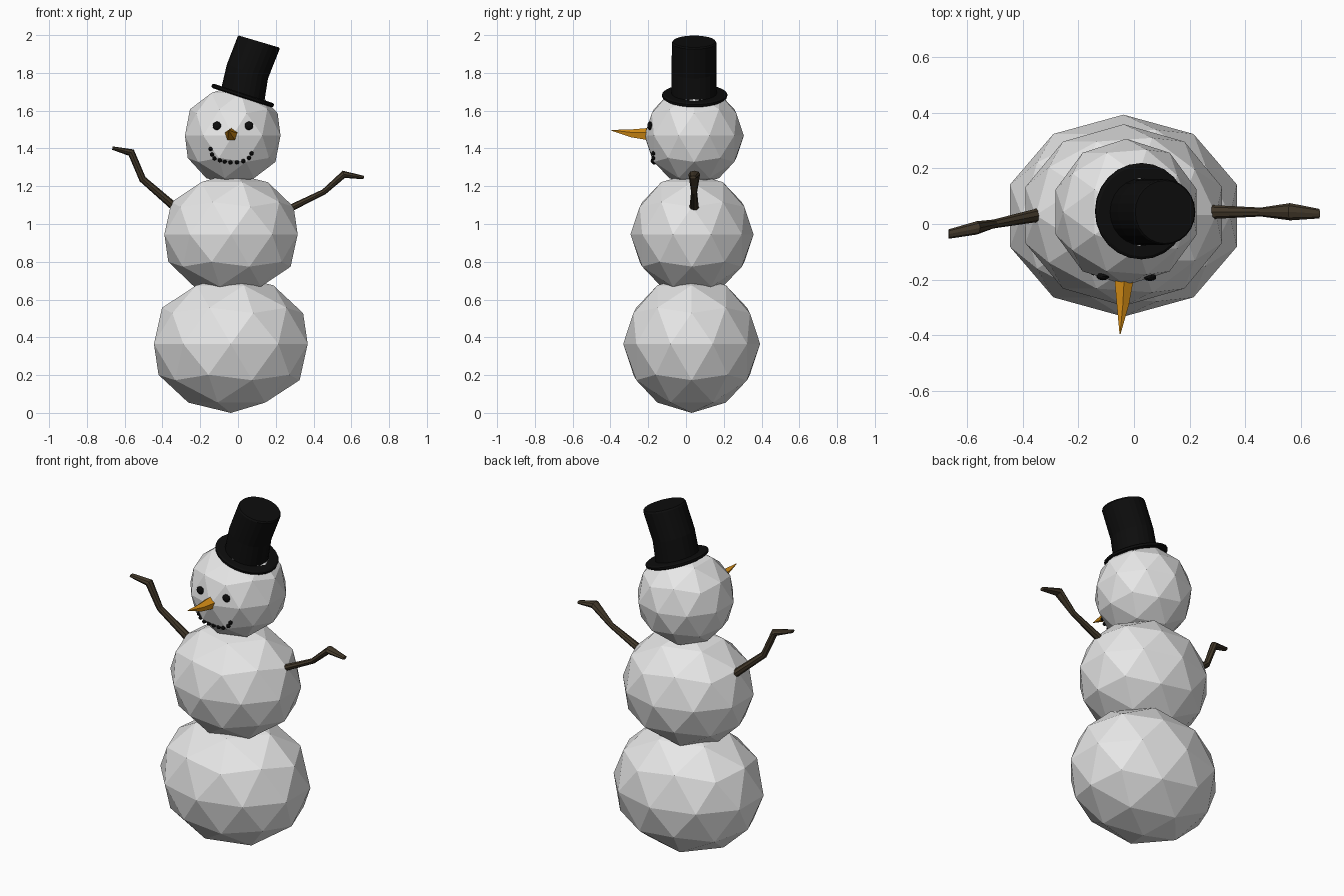
import bpy, bmesh, math
from mathutils import Vector, Matrix
from mathutils.bvhtree import BVHTree

if "Cube" in bpy.data.objects:
    bpy.data.objects.remove(bpy.data.objects["Cube"])


def material(name, rgb):
    m = bpy.data.materials.new(name)
    m.diffuse_color = (*rgb, 1)
    m.use_nodes = True
    m.node_tree.nodes["Principled BSDF"].inputs["Base Color"].default_value = m.diffuse_color
    return m


SNOW = material("snow white", (0.80, 0.80, 0.80))
BLACK = material("coal black", (0.004, 0.004, 0.004))
WOOD = material("bark brown", (0.055, 0.040, 0.023))
ORANGE = material("carrot orange", (0.70, 0.28, 0.008))


def finish(name, bm, mat):
    bmesh.ops.recalc_face_normals(bm, faces=bm.faces)
    me = bpy.data.meshes.new(name)
    bm.to_mesh(me)
    me.materials.append(mat)
    ob = bpy.data.objects.new(name, me)
    bpy.context.collection.objects.link(ob)
    return ob


def ball(name, centre, radii, mat, subdivisions=2):
    bm = bmesh.new()
    bmesh.ops.create_icosphere(
        bm, subdivisions=subdivisions, radius=1,
        matrix=Matrix.Translation(centre) @ Matrix.Diagonal((*radii, 1)))
    finish(name, bm, mat)
    return bm


def loft(name, rings, hint, sides, mat, phase=0.0):
    """Skin rings of (centre, axis direction, radius across, radius along hint)."""
    bm = bmesh.new()
    loops = []
    for c, d, ru, rv in rings:
        d = Vector(d).normalized()
        u = Vector(hint).cross(d).normalized()
        v = d.cross(u)
        angles = [phase + math.tau * i / sides for i in range(sides)]
        loops.append([bm.verts.new(Vector(c) + u * ru * math.cos(a) + v * rv * math.sin(a))
                      for a in angles])
    for a, b in zip(loops, loops[1:]):
        for i in range(sides):
            j = (i + 1) % sides
            bm.faces.new((a[i], a[j], b[j], b[i]))
    bm.faces.new(loops[0])
    bm.faces.new(loops[-1])
    return finish(name, bm, mat)


# Three low-poly snowballs
ball("lower_snowball", (-0.038, 0.03, 0.365), (0.428, 0.3625, 0.365), SNOW)
ball("middle_snowball", (-0.037, 0.032, 0.945), (0.371, 0.326, 0.325), SNOW)
head = ball("head_snowball", (-0.028, 0.043, 1.468), (0.266, 0.263, 0.265), SNOW)
tree = BVHTree.FromBMesh(head)


# Coal eyes and mouth sit on the head surface
def coal(name, x, z, r, depth):
    hit = tree.ray_cast(Vector((x, -1, z)), Vector((0, 1, 0)))[0]
    ball(name, (x, hit.y - depth * 0.4, z), (r, depth, r), BLACK)


for i, x in enumerate((-0.112, 0.058)):
    coal(f"eye_{i}", x, 1.52, 0.023, 0.014)
mouth = [(-0.145, 1.397), (-0.137, 1.368), (-0.125, 1.348), (-0.096, 1.337), (-0.070, 1.33),
         (-0.040, 1.326), (-0.005, 1.327), (0.028, 1.333), (0.058, 1.350), (0.072, 1.374)]
for i, (x, z) in enumerate(mouth):
    coal(f"mouth_coal_{i}", x, z, 0.0115, 0.0115)

# Five-sided bent carrot nose
loft("nose", [((-0.035, -0.19, 1.472), (0, -1, 0), 0.037, 0.037),
              ((-0.040, -0.29, 1.478), (0, -1, 0.1), 0.023, 0.023),
              ((-0.050, -0.395, 1.496), (0, -1, 0.2), 0.002, 0.002)],
     (1, 0, 0), 5, ORANGE, math.pi)

# Branch arms
loft("left_arm", [((-0.340, 0.033, 1.094), (-1, 0, 0.95), 0.022, 0.025),
                  ((-0.505, 0.000, 1.237), (-1, 0, 1.4), 0.019, 0.016),
                  ((-0.565, -0.014, 1.378), (-1, 0, 0.8), 0.021, 0.024),
                  ((-0.665, -0.036, 1.402), (-1, 0, 0.15), 0.009, 0.017)],
     (0, 1, 0), 8, WOOD)
loft("right_arm", [((0.278, 0.043, 1.084), (1, 0, 0.5), 0.018, 0.025),
                   ((0.455, 0.043, 1.170), (1, 0, 0.7), 0.015, 0.016),
                   ((0.560, 0.044, 1.263), (1, 0, 0.3), 0.020, 0.031),
                   ((0.666, 0.037, 1.246), (1, 0, -0.15), 0.009, 0.017)],
     (0, 1, 0), 8, WOOD)


# Tilted top hat: brim, then a slightly crumpled crown
def lean(deg):
    t = math.radians(deg)
    return Vector((math.sin(t), 0, math.cos(t)))


base = Vector((0.025, 0.046, 1.680))
axis = lean(18)
brim = [(base + axis * h, axis, r, r)
        for h, r in ((-0.012, 0.162), (-0.006, 0.172), (0.006, 0.173), (0.012, 0.163))]
crown = [((0.026, 0.043, 1.685), lean(20), 0.120, 0.120),
         ((0.050, 0.043, 1.808), lean(19), 0.115, 0.119),
         ((0.109, 0.043, 1.958), lean(16.5), 0.116, 0.118),
         ((0.111, 0.043, 1.966), lean(16.5), 0.111, 0.113)]
for name, rings in (("hat_brim", brim), ("hat_crown", crown)):
    loft(name, rings, (0, 1, 0), 24, BLACK)
